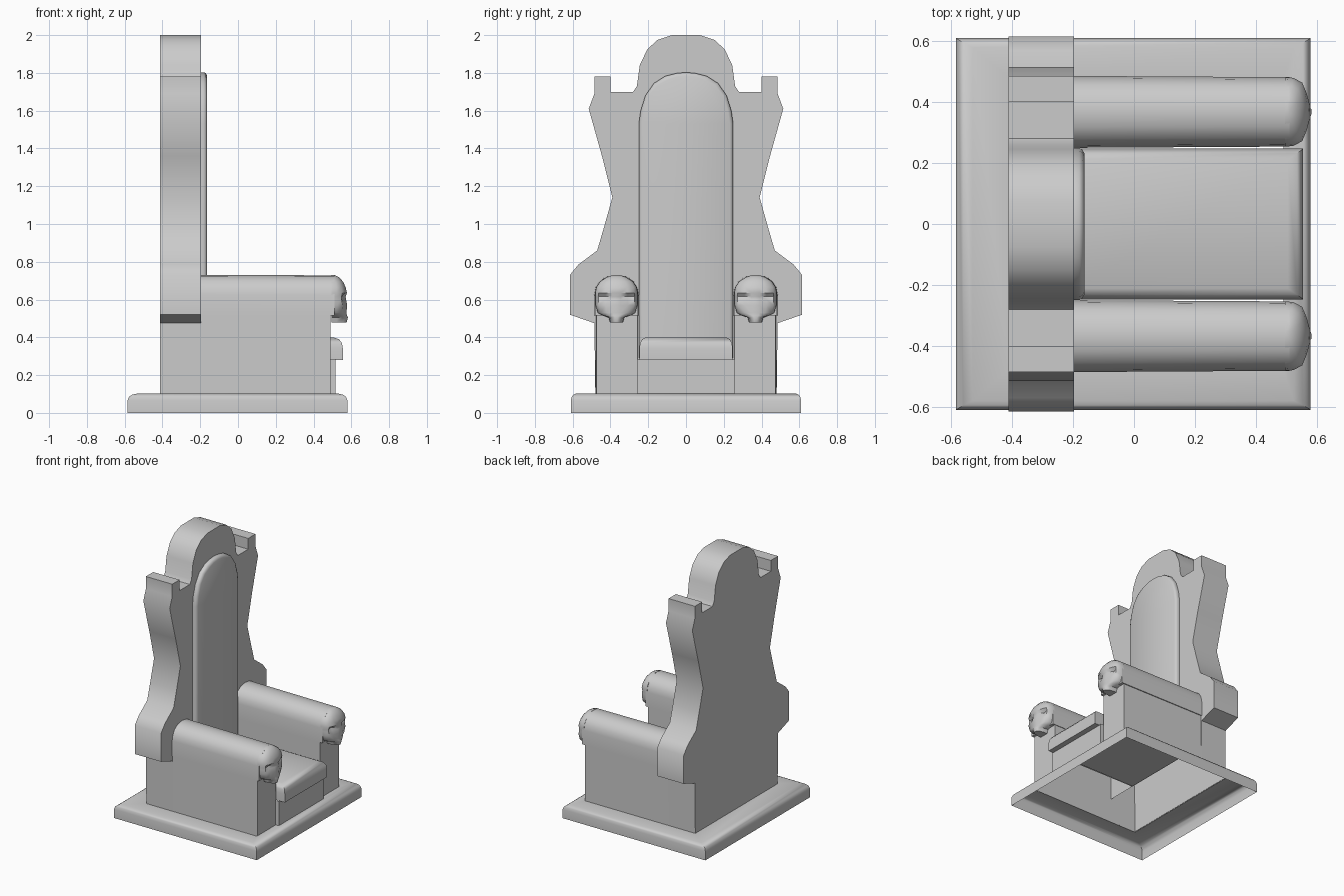
import bpy, bmesh

if "Cube" in bpy.data.objects:
    bpy.data.objects.remove(bpy.data.objects["Cube"])


def finish(name, bm, angle=0.7, mirror=False, bevel=0):
    """Turn a bmesh into a named, smooth-by-angle object."""
    bmesh.ops.remove_doubles(bm, verts=bm.verts, dist=1e-5)
    bmesh.ops.recalc_face_normals(bm, faces=bm.faces)
    me = bpy.data.meshes.new(name)
    bm.to_mesh(me)
    bm.free()
    ob = bpy.data.objects.new(name, me)
    bpy.context.collection.objects.link(ob)
    if mirror:
        m = ob.modifiers.new("mirror", 'MIRROR')
        m.use_axis = (False, True, False)
        m.use_mirror_merge = False
    bpy.ops.object.select_all(action='DESELECT')
    ob.select_set(True)
    bpy.context.view_layer.objects.active = ob
    bpy.ops.object.shade_smooth_by_angle(angle=angle)
    return ob


def loft(loops, closed=True, cap_start=False, cap_end=False):
    """Skin a list of equal-length point loops."""
    bm = bmesh.new()
    rows = [[bm.verts.new(p) for p in loop] for loop in loops]
    n = len(rows[0])
    for a, b in zip(rows, rows[1:]):
        for i in range(n if closed else n - 1):
            j = (i + 1) % n
            bm.faces.new((a[i], a[j], b[j], b[i]))
    if cap_start:
        bm.faces.new(rows[0])
    if cap_end:
        bm.faces.new(rows[-1])
    return bm


def rect(x0, x1, y, z):
    return [(x0, -y, z), (x1, -y, z), (x1, y, z), (x0, y, z)]


def section(pts, x):
    return [(x, y, z) for y, z in pts]


def both_sides(half):
    """Complete a half outline that starts at the bottom right."""
    return half + [(-y, z) for y, z in reversed(half) if y > 0]


# plinth: hollow shell, open below, with an opening under the chair
finish("plinth", loft([
    rect(-0.585, 0.58, 0.61, 0), rect(-0.585, 0.58, 0.61, 0.065),
    rect(-0.577, 0.572, 0.605, 0.085), rect(-0.56, 0.555, 0.595, 0.097),
    rect(-0.53, 0.525, 0.58, 0.103), rect(-0.41, 0.49, 0.48, 0.103)]))

# tall backrest slab with shaped wings, open below and inside the seat box
back = both_sides([
    (0.48, 0.10), (0.485, 0.475), (0.615, 0.52), (0.615, 0.73), (0.57, 0.785),
    (0.47, 0.86), (0.435, 0.98), (0.39, 1.14), (0.445, 1.36), (0.515, 1.61),
    (0.485, 1.69), (0.485, 1.78), (0.40, 1.78), (0.40, 1.70), (0.28, 1.70),
    (0.26, 1.73), (0.245, 1.84), (0.205, 1.925), (0.15, 1.975), (0.075, 2.0)])
bm = loft([section(back, -0.412), section(back, -0.197)], True, True, True)
bmesh.ops.bisect_plane(bm, geom=bm.verts[:] + bm.edges[:] + bm.faces[:],
                       plane_co=(0, 0, 0.28), plane_no=(0, 0, 1))
bm.normal_update()
gone = []
for f in bm.faces:
    zs = [v.co.z for v in f.verts]
    front = min(v.co.x for v in f.verts) > -0.2
    if max(zs) < 0.11 or (front and max(zs) < 0.29):
        gone.append(f)
bmesh.ops.delete(bm, geom=gone, context='FACES')
finish("backrest", bm)

# arched back pad with a softened edge
def pad_outline(d):
    w = 0.25 - d
    return both_sides([
        (w, 0.29), (w, 1.53), (w - 0.01, 1.60), (w - 0.035, 1.68),
        (w - 0.08, 1.745 - d * 0.6), (w - 0.14, 1.783 - d),
        (0.05, 1.798 - d), (0, 1.803 - d)])

finish("back_pad", loft([
    section(pad_outline(0), -0.198), section(pad_outline(0), -0.18),
    section(pad_outline(0.005), -0.17), section(pad_outline(0.018), -0.163)],
    True, False, True))

# seat front panel
finish("seat_front", loft([
    [(0.49, -0.26, 0.10), (0.515, -0.26, 0.10), (0.515, 0.26, 0.10), (0.49, 0.26, 0.10)],
    [(0.49, -0.26, 0.285), (0.515, -0.26, 0.285), (0.515, 0.26, 0.285), (0.49, 0.26, 0.285)]],
    closed=False))

# seat cushion
finish("seat_cushion", loft([
    rect(-0.195, 0.555, 0.247, 0.28), rect(-0.195, 0.555, 0.247, 0.34),
    rect(-0.195, 0.55, 0.243, 0.37), rect(-0.195, 0.535, 0.232, 0.39),
    rect(-0.195, 0.505, 0.212, 0.40)], True, True, True))

# arm boxes: outer wall and front down to the plinth, inner wall from the seat up
bm = loft([[(-0.2, 0.48, z), (0.49, 0.475, z), (0.49, 0.258, z)]
           for z in (0.10, 0.525)], closed=False)
inner = [bm.verts.new(p) for p in ((0.49, 0.258, 0.28), (-0.2, 0.253, 0.28),
                                   (-0.2, 0.253, 0.525), (0.49, 0.258, 0.525))]
bm.faces.new(inner)
finish("arm_box", bm, mirror=True)

# rounded armrests
C = 0.368
arm = [(0.118, 0.515), (0.118, 0.625), (0.11, 0.665), (0.088, 0.70),
       (0.05, 0.724), (0, 0.731)]
arm = both_sides(arm)
finish("armrest", loft([
    [(-0.2, C + y, z) for y, z in arm],
    [(0.51, C + y * 0.965, z - (0.003 if z > 0.6 else 0)) for y, z in arm]],
    True, True, True), mirror=True)

# carved heads at the arm ends: slices of (height, half width, front x, socket depth)
slices = [(0.478, 0.034, 0.575, 0), (0.505, 0.042, 0.582, 0),
          (0.515, 0.075, 0.577, 0), (0.53, 0.100, 0.574, 0.004),
          (0.57, 0.112, 0.578, 0.008), (0.60, 0.113, 0.572, 0.012),
          (0.615, 0.113, 0.570, 0.024), (0.635, 0.114, 0.577, 0.002),
          (0.665, 0.108, 0.570, 0), (0.695, 0.088, 0.556, 0),
          (0.718, 0.052, 0.535, 0), (0.729, 0.02, 0.512, 0)]
loops = []
for z, w, xf, d in slices:
    t = xf - 0.50
    half = [(0.495, w), (0.50 + t * 0.3, w * 0.98), (0.50 + t * 0.68, w * 0.84),
            (0.50 + t * 0.9 - d, w * 0.52), (xf, w * 0.2)]
    loops.append([(x, C + y, z) for x, y in half] +
                 [(x, C - y, z) for x, y in reversed(half)])
finish("arm_head", loft(loops, True, True, True), angle=0.8, mirror=True)
